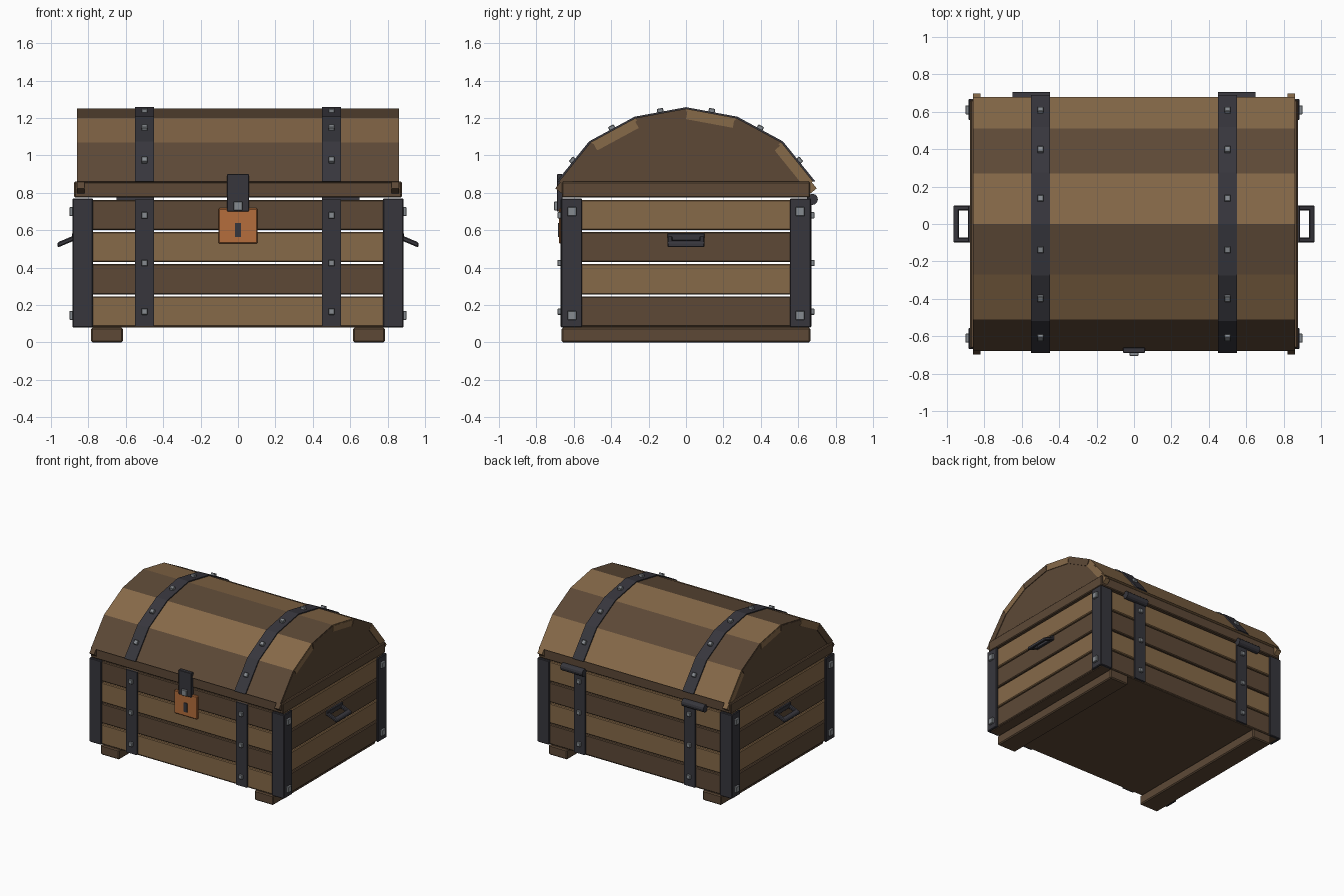
import bpy, bmesh, math
from mathutils import Vector, Matrix

old = bpy.data.objects.get("Cube")
if old:
    bpy.data.objects.remove(old, do_unlink=True)


def material(name, rgb):
    m = bpy.data.materials.new(name)
    m.use_nodes = True
    m.diffuse_color = (*rgb, 1)
    m.node_tree.nodes["Principled BSDF"].inputs["Base Color"].default_value = (*rgb, 1)
    return m


LIGHT = material("light wood", (0.24, 0.142, 0.066))
DARK = material("dark wood", (0.109, 0.066, 0.037))
IRON = material("dark iron", (0.038, 0.037, 0.046))
STEEL = material("steel bolt", (0.24, 0.26, 0.28))
COPPER = material("copper lock", (0.46, 0.155, 0.045))


def finish(name, bm, mat, bevel=0):
    bmesh.ops.recalc_face_normals(bm, faces=bm.faces)
    mesh = bpy.data.meshes.new(name)
    bm.to_mesh(mesh)
    bm.free()
    mesh.materials.append(mat)
    ob = bpy.data.objects.new(name, mesh)
    bpy.context.collection.objects.link(ob)
    if bevel:
        mod = ob.modifiers.new("Bevel", "BEVEL")
        mod.width = bevel
        mod.segments = 1
    return ob


def box(name, x, y, z, mat, bevel=0):
    """Box from (low, high) ranges on each axis."""
    bm = bmesh.new()
    bmesh.ops.create_cube(bm, size=1)
    for v in bm.verts:
        v.co = [r[0] + (r[1] - r[0]) * (c + 0.5) for r, c in zip((x, y, z), v.co)]
    return finish(name, bm, mat, bevel)


def prism(name, profile, x0, x1, mat, bevel=0):
    """Extrude a (y, z) profile along x."""
    bm = bmesh.new()
    face = bm.faces.new([bm.verts.new((x0, y, z)) for y, z in profile])
    ext = bmesh.ops.extrude_face_region(bm, geom=[face])
    for v in ext["geom"]:
        if isinstance(v, bmesh.types.BMVert):
            v.co.x = x1
    return finish(name, bm, mat, bevel)


def bolt(pos, normal, size=0.034, height=0.03):
    bm = bmesh.new()
    rot = Vector(normal).to_track_quat("Z", "Y").to_matrix().to_4x4()
    bmesh.ops.create_cube(bm, size=1, matrix=Matrix.Translation(pos) @ rot
                          @ Matrix.Diagonal((size, size, height, 1)))
    finish("bolt", bm, STEEL, 0.003)


def span(s, a, b):
    return tuple(sorted((s * a, s * b)))


# Floor and the two runners under it
box("floor", (-0.86, 0.86), (-0.65, 0.65), (0.08, 0.1), DARK)
for s in (-1, 1):
    box("runner", span(s, 0.615, 0.785), (-0.665, 0.665), (0, 0.08), DARK, 0.008)

# Slatted walls with open gaps, alternating in colour
for i in range(4):
    z = (0.085 + 0.172 * i, 0.247 + 0.172 * i)
    a, b = (LIGHT, DARK) if i % 2 == 0 else (DARK, LIGHT)
    box("front_slat", (-0.86, 0.86), (-0.658, -0.62), z, a, 0.006)
    box("back_slat", (-0.86, 0.86), (0.62, 0.658), z, b, 0.006)
    for s in (-1, 1):
        box("side_slat", span(s, 0.83, 0.87), (-0.62, 0.62), z, b, 0.006)

# Iron corner posts with bolts on the sides
for sx in (-1, 1):
    for sy in (-1, 1):
        box("corner_post_side", span(sx, 0.865, 0.885), span(sy, 0.555, 0.668),
            (0.08, 0.77), IRON, 0.005)
        box("corner_post_face", span(sx, 0.775, 0.885), span(sy, 0.645, 0.668),
            (0.08, 0.77), IRON, 0.005)
        for z in (0.145, 0.7):
            bolt((sx * 0.886, sy * 0.61, z), (sx, 0, 0), 0.048)

# Lid rim
for s in (-1, 1):
    box("rim_long", (-0.875, 0.875), span(s, 0.61, 0.664), (0.775, 0.858), DARK, 0.006)
    box("rim_short", span(s, 0.82, 0.876), (-0.664, 0.664), (0.775, 0.86), DARK, 0.006)

# Faceted lid, from front edge over the top to the back edge
half = [(0.68, 0.86), (0.51, 1.07), (0.27, 1.2)]
arc = [Vector((-y, z)) for y, z in half] + [Vector((0, 1.25))]
arc += [Vector(p) for p in reversed(half)]
centre = Vector((0, 0.75))


def scaled(p, k):
    return centre + (p - centre) * k


for s in (-1, 1):
    prism("lid_end", [scaled(p, 0.985) for p in arc], s * 0.82, s * 0.857, DARK)

for i, (a, b) in enumerate(zip(arc, arc[1:])):
    wood = LIGHT if i % 2 else DARK
    along = (b - a).normalized()
    out = Vector((-along.y, along.x))
    prism("lid_plank", [a, b, scaled(b, 0.97), scaled(a, 0.97)], -0.86, 0.86, wood)
    # ribs at both ends, running past the lid at front and back
    p = a - along * (0.04 if i == 0 else -0.01)
    q = b + along * (0.04 if i == 5 else -0.01)
    rib = [p - out * 0.008, q - out * 0.008, q - out * 0.055, p - out * 0.055]
    for s in (-1, 1):
        prism("lid_rib", rib, s * 0.82, s * 0.862, wood)
        prism("lid_strap", [scaled(a, 1.016), scaled(b, 1.016), scaled(b, 0.99), scaled(a, 0.99)],
              s * 0.45, s * 0.55, IRON)
        mid = (a + b) / 2 + out * 0.012
        bolt((s * 0.5, mid.x, mid.y), (0, out.x, out.y))

# Straps on the front and back walls
for sx in (-1, 1):
    for sy in (-1, 1):
        box("wall_strap", span(sx, 0.45, 0.55), span(sy, 0.655, 0.67), (0.085, 0.765), IRON)
        for z in (0.165, 0.425, 0.68):
            bolt((sx * 0.5, sy * 0.672, z), (0, sy, 0))

# Hinge barrels at the back
for s in (-1, 1):
    bm = bmesh.new()
    bmesh.ops.create_cone(bm, cap_ends=True, segments=12, radius1=0.03, radius2=0.03, depth=0.2,
                          matrix=Matrix.Translation((s * 0.55, 0.675, 0.765))
                          @ Matrix.Rotation(math.pi / 2, 4, "Y"))
    finish("hinge", bm, IRON)

# Side handles: a mount plate and a drooping loop
for s in (-1, 1):
    box("handle_mount", span(s, 0.865, 0.888), (-0.1, 0.1), (0.545, 0.585), IRON, 0.004)
    parts = [((0.875, 0.96), (-0.1, -0.072)), ((0.875, 0.96), (0.072, 0.1)),
             ((0.935, 0.965), (-0.1, 0.1))]
    for x, y in parts:
        ob = box("handle_loop", span(s, *x), y, (0.545, 0.573), IRON, 0.006)
        for v in ob.data.vertices:
            v.co.z -= (abs(v.co.x) - 0.875) * 0.42

# Hasp and padlock
box("hasp", (-0.058, 0.058), (-0.69, -0.66), (0.7, 0.9), IRON, 0.003)
bolt((0, -0.69, 0.73), (0, -1, 0), 0.048)
box("padlock", (-0.105, 0.105), (-0.68, -0.655), (0.528, 0.718), COPPER, 0.006)
box("keyhole", (-0.015, 0.015), (-0.684, -0.678), (0.565, 0.64), IRON)
